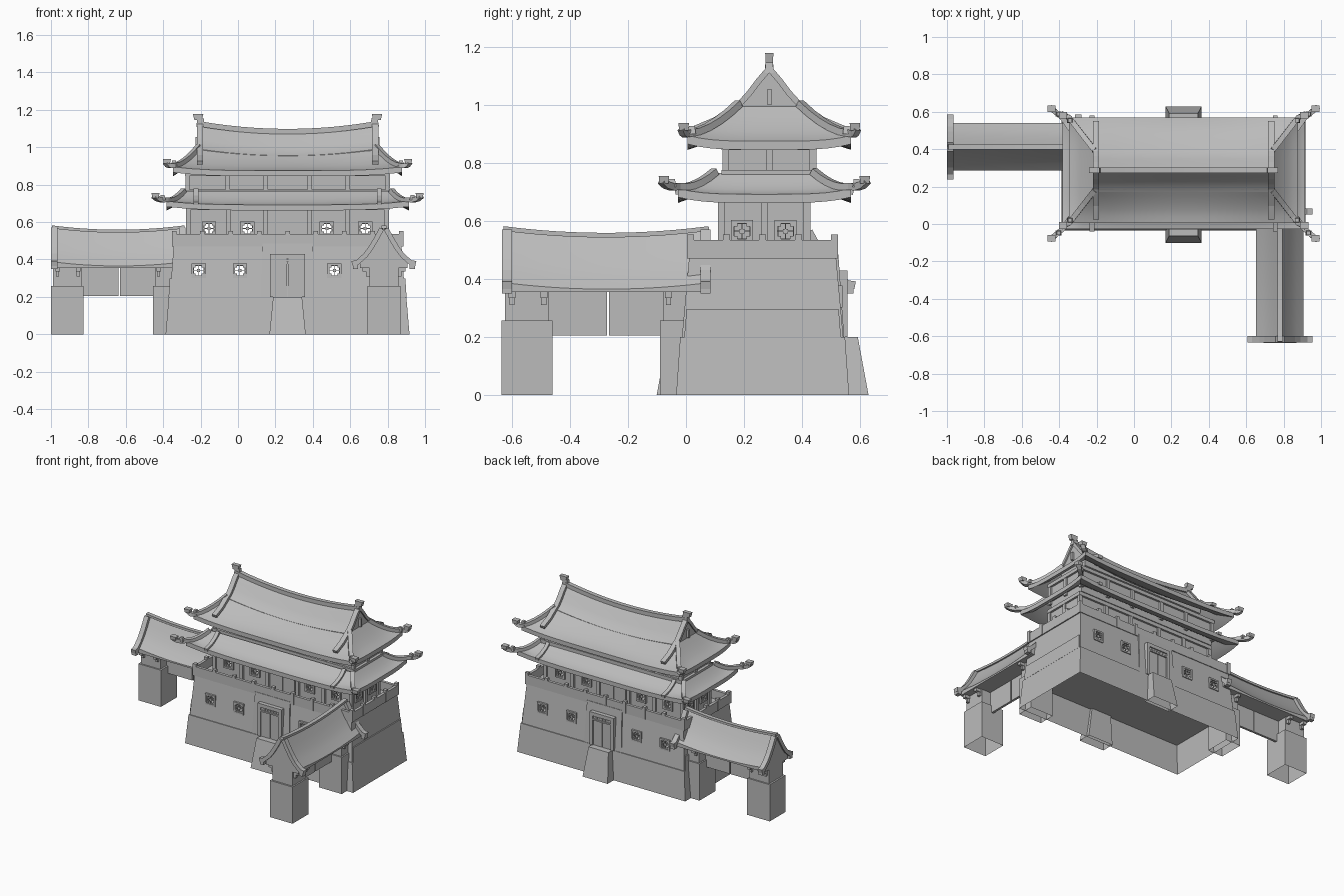
import bpy, bmesh, math
from mathutils import Vector, Matrix

if "Cube" in bpy.data.objects:
    bpy.data.objects.remove(bpy.data.objects["Cube"], do_unlink=True)

stone = bpy.data.materials.new("plain_grey")
stone.use_nodes = True
GREY = (0.5, 0.5, 0.5, 1)
stone.diffuse_color = GREY
stone.node_tree.nodes["Principled BSDF"].inputs["Base Color"].default_value = GREY

ID = Matrix.Identity(4)
CX, CY = 0.265, 0.27


def make(name, verts, faces, M=ID, smooth=False):
    me = bpy.data.meshes.new(name)
    me.from_pydata([M @ Vector(v) for v in verts], [], faces)
    bm = bmesh.new()
    bm.from_mesh(me)
    bmesh.ops.recalc_face_normals(bm, faces=bm.faces)
    bm.to_mesh(me)
    bm.free()
    me.materials.append(stone)
    ob = bpy.data.objects.new(name, me)
    bpy.context.collection.objects.link(ob)
    if smooth:
        bpy.ops.object.select_all(action="DESELECT")
        ob.select_set(True)
        bpy.context.view_layer.objects.active = ob
        bpy.ops.object.shade_smooth_by_angle(angle=math.radians(30))
    return ob


def boxes(name, items, M=ID):
    """Join boxes given as x0, x1, y0, y1, z0, z1."""
    verts, faces = [], []
    for a, b, c, d, e, f in items:
        k = len(verts)
        verts += [(x, y, z) for z in (e, f) for x, y in ((a, c), (b, c), (b, d), (a, d))]
        faces += [[k + i for i in q] for q in
                  ((3, 2, 1, 0), (4, 5, 6, 7), (0, 1, 5, 4), (1, 2, 6, 5), (2, 3, 7, 6), (3, 0, 4, 7))]
    return make(name, verts, faces, M)


def frustum(name, x, y, low, z0, high, z1, bottom=True, shift=0):
    verts = []
    for (hx, hy), z, s in ((low, z0, 0), (high, z1, shift)):
        verts += [(x + i * hx, y + j * hy + s, z) for i, j in ((-1, -1), (1, -1), (1, 1), (-1, 1))]
    faces = [(4, 5, 6, 7)] + [(i, (i + 1) % 4, (i + 1) % 4 + 4, i + 4) for i in range(4)]
    if bottom:
        faces.append((3, 2, 1, 0))
    return make(name, verts, faces)


def loft(name, rings, M=ID, closed=False, smooth=False):
    """Skin equal closed sections; cap the ends unless the loft is closed."""
    n, m = len(rings[0]), len(rings)
    faces = []
    for r in range(m if closed else m - 1):
        s = (r + 1) % m
        faces += [(r * n + i, r * n + (i + 1) % n, s * n + (i + 1) % n, s * n + i) for i in range(n)]
    if not closed:
        faces += [tuple(range(n)), tuple(range((m - 1) * n, m * n))]
    return make(name, [p for ring in rings for p in ring], faces, M, smooth)


def beam(name, path, w, h, M=ID):
    """Rectangular bar along a path, standing on it."""
    pts = [Vector(p) for p in path]
    flat = pts[-1] - pts[0]
    side = Vector((-flat.y, flat.x, 0)).normalized() * w / 2
    rings = []
    for i, p in enumerate(pts):
        t = pts[min(i + 1, len(pts) - 1)] - pts[max(i - 1, 0)]
        up = t.cross(side).normalized() * h
        rings.append([p - side, p + side, p + side + up, p - side + up])
    return loft(name, rings, M)


def saddle(name, x0, x1, profile, bottom, sag, M=ID):
    """Solid gable roof along x whose ridge dips in the middle."""
    half = profile[-1][0]
    section = [(-v, z) for v, z in profile[:0:-1]] + profile + [(half, bottom), (-half, bottom)]
    rings = []
    for i in range(13):
        s = i / 6 - 1
        rings.append([(x0 + (x1 - x0) * i / 12, v, z if z == bottom else z + sag * s * s)
                      for v, z in section])
    return loft(name, rings, M, smooth=True)


def hip_roof(name, c, inner, outer, z0, z1, lift, sag, reach):
    """Four-sided curved eaves with upturned corners, hip ridges and finials."""
    def point(a, b, t, dz=0):
        x = a * (inner[0] + (outer[0] - inner[0]) * t)
        y = b * (inner[1] + (outer[1] - inner[1]) * t)
        z = z1 + (z0 - z1) * (1 - t) ** 1.6
        z += lift * t * t * min(abs(a), abs(b)) ** 4
        z += sag * min(1, abs(x) / inner[0]) ** 2 * (1 - t)
        return (c[0] + x, c[1] + y, z + dz)

    n = 14
    rim = []
    for k in range(4):
        turn = Matrix.Rotation(k * math.pi / 2, 2)
        rim += [turn @ Vector((-1 + 2 * i / n, -1)) for i in range(n)]
    section = [(0, 0), (.2, 0), (.4, 0), (.6, 0), (.8, 0), (1, 0), (1, -.03), (.5, -.03), (0, -.03)]
    loft(name, [[point(p.x, p.y, t, dz) for t, dz in section] for p in rim], closed=True, smooth=True)
    for a in (-1, 1):
        for b in (-1, 1):
            path = [point(a, b, t / 5, -.005) for t in range(6)]
            x, y, z = path[-1]
            path += [(x + a * reach[0] * f, y + b * reach[1] * f, z + g)
                     for f, g in ((.35, -.002), (.7, .005), (1, .022))]
            beam(name + "_hip_ridge", path, .028, .024)
            x, y, z = path[-1]
            frustum(name + "_finial", x - a * .012, y - b * .012, (.016, .016), z, (.022, .018), z + .026)
            frustum(name + "_finial_curl", x - a * .05, y - b * .04, (.016, .014), z - .012, (.01, .01), z + .016)


def cut(target, *extent):
    cutter = boxes("cutter", [extent])
    mod = target.modifiers.new("opening", "BOOLEAN")
    mod.operation, mod.solver, mod.object = "DIFFERENCE", "EXACT", cutter
    bpy.context.view_layer.objects.active = target
    bpy.ops.object.modifier_apply(modifier=mod.name)
    bpy.data.objects.remove(cutter, do_unlink=True)


def window(x, y, z, turned=False):
    s, h, d = .038, .027, .009
    bars = [(-s, s, -d, d, h, s), (-s, s, -d, d, -s, -h), (-s, -h, -d, d, -h, h), (h, s, -d, d, -h, h)]
    bars += [(i * .022 - .006, i * .022 + .006, -.005, .005, j * .022 - .006, j * .022 + .006)
             for i in (-1, 1) for j in (-1, 1)]
    bars += [(-h, h, -.003, .003, -.002, .002), (-.002, .002, -.003, .003, -h, h),
             (-.008, .008, -.004, .004, -.008, .008)]
    M = Matrix.Translation((x, y, z)) @ Matrix.Rotation(math.pi / 2 if turned else 0, 4, "Z")
    boxes("lattice_window", bars, M)


# Fortified base: open skirt, tapered wall, side band
BY = .264
frustum("base_skirt", CX, BY, (.652, .298), 0, (.635, .284), .2, bottom=False)
wall = frustum("base_wall", CX, BY, (.629, .278), .2, (.609, .253), .475)
frustum("base_side_band", CX, BY, (.636, .27), .2, (.63, .262), .297)
H = .025
for off in (-.475, -.255, .25, .475):
    x = CX + off
    cut(wall, x - H, x + H, -.2, .8, .34 - H, .34 + H)
    for s in (-1, 1):
        window(x, BY + s * .266, .34)

# Gate bay, door and steps on front and back
for s in (-1, 1):
    y = BY + s * .273
    frustum("gate_bay", CX, BY + s * .265, (.145, .016), .2, (.135, .016), .485, shift=-s * .02)
    boxes("gate_frame", [(CX + a, CX + b, y - .02, y + .02, e, f) for a, b, e, f in
                         ((-.093, -.07, .2, .425), (.07, .093, .2, .425), (-.093, .093, .405, .43),
                          (-.07, .07, .375, .385))])
    boxes("gate_doors", [(CX + a, CX + b, y - .012, y + .012, .2, .405) for a, b in ((-.07, -.003), (.003, .07))])
    boxes("gate_studs", [(CX + i * .022 - .006, CX + i * .022 + .006, y - .017, y + .017, .388, .4)
                         for i in range(-2, 3)])
    frustum("gate_steps", CX, BY + s * .32, (.097, .045), 0, (.077, .03), .2, bottom=False, shift=-s * .022)

# Parapet with posts
px, py = .607, .248
rails = [(CX - px, CX + px, BY + s * py - .01, BY + s * py + .01, .47, .535) for s in (-1, 1)]
rails += [(CX + s * px - .01, CX + s * px + .01, BY - py, BY + py, .47, .535) for s in (-1, 1)]
posts = [(i * px / 4, s * py) for i in range(-4, 5) for s in (-1, 1)]
posts += [(s * px, j * py / 2) for j in (-1, 0, 1) for s in (-1, 1)]
boxes("parapet", rails)
boxes("parapet_posts", [(CX + x - .012, CX + x + .012, BY + y - .012, BY + y + .012, .47, .553) for x, y in posts])

# Lower storey
hall = boxes("lower_hall", [(CX - .53, CX + .53, CY - .147, CY + .147, .47, .7)])
for off in (-.42, -.215, .21, .415):
    x = CX + off
    cut(hall, x - H, x + H, -.2, .8, .565 - H, .565 + H)
    for s in (-1, 1):
        window(x, CY + s * .15, .565)
for off in (-.077, .073):
    y = CY + off
    cut(hall, -.6, 1.1, y - H, y + H, .565 - H, .565 + H)
    for s in (-1, 1):
        window(CX + s * .533, y, .565, True)
boxes("hall_doors", [(CX + a, CX + b, CY - .152, CY + .152, .475, .6) for a, b in ((-.09, -.003), (.003, .09))])


def columns(name, hx, hy, cy, z0, z1):
    spots = [(i * hx, s * hy) for i in (-1, -.6, -.22, .22, .6, 1) for s in (-1, 1)]
    spots += [(s * hx, 0) for s in (-1, 1)]
    boxes(name, [(CX + x - .012, CX + x + .012, cy + y - .012, cy + y + .012, z0, z1) for x, y in spots])
    boxes(name + "_beam", [(CX - hx - .014, CX + hx + .014, cy - hy - .014, cy + hy + .014, z1 - .025, z1)])


columns("lower_columns", .53, .147, CY, .475, .69)

# Upper storey
UY = .287
boxes("upper_hall", [(CX - .535, CX + .535, UY - .15, UY + .15, .69, .88)])
columns("upper_columns", .535, .15, UY, .72, .87)
boxes("upper_sill", [(CX - .555, CX + .555, UY - .165, UY + .165, .74, .775)])

# Lower eaves with short descending ridges
hip_roof("lower_roof", (CX, CY), (.55, .165), (.648, .298), .765, .692, .02, 0, (.07, .06))
for a in (-1, 1):
    for b in (-1, 1):
        beam("lower_roof_bar", [(CX + a * .49, CY + b * y, z) for y, z in
                                ((.16, .765), (.2, .728), (.25, .703), (.305, .69))], .026, .018)

# Main roof: hipped skirt, gable top, ridge and bargeboards
hip_roof("upper_roof", (CX, UY), (.47, .1), (.612, .282), .965, .875, .02, .035, (.045, .025))
M = Matrix.Translation((CX, UY, 0))
profile = [(0, 1.08), (.03, 1.045), (.06, 1.005), (.09, .972), (.115, .955)]
saddle("gable_roof", -.475, .475, profile, .915, .035, M)
beam("main_ridge", [(x / 6 * .48, 0, 1.07 + .042 * (x / 6) ** 2) for x in range(-6, 7)], .03, .028, M)
for a in (-1, 1):
    frustum("ridge_finial", CX + a * .465, UY, (.024, .015), 1.11, (.016, .012), 1.155)
    frustum("ridge_finial_head", CX + a * .478, UY, (.02, .013), 1.145, (.028, .014), 1.178)
    boxes("gable_pendant", [(a * .48 - .012, a * .48 + .012, -.007, .007, 1.0, 1.055)], M)
    for b in (-1, 1):
        beam("bargeboard", [(a * .468, b * v, z + .03) for v, z in profile + [(.18, .91), (.255, .878)]],
             .034, .02, M)

# Gatehouse wings, built once and placed twice
wing_roof = [(0, .57), (.03, .515), (.06, .465), (.09, .425), (.127, .385)]
barge = wing_roof[:4] + [(.135, .385), (.168, .378)]
for M in (Matrix.Translation((-1, .412, 0)),
          Matrix.Translation((.78, -.635, 0)) @ Matrix.Rotation(math.pi / 2, 4, "Z")):
    saddle("wing_roof", .012, .71, [(v, z - .02) for v, z in wing_roof], .355, .022, M)
    beam("wing_ridge", [(.36 + i / 6 * .355, 0, .543 + .023 * (i / 6) ** 2) for i in range(-6, 7)], .028, .016, M)
    for u in (.018, .702):
        for b in (-1, 1):
            beam("wing_bargeboard", [(u, b * v, z - .012) for v, z in barge], .034, .026, M)
            boxes("wing_barge_curl", [(u - .017, u + .017, b * .152 - .014, b * .152 + .014, .35, .38)], M)
    pillar = boxes("wing_pillar", [(0, .175, -.088, .088, 0, .257), (.545, .66, -.088, .088, 0, .257)], M)
    bm = bmesh.new()
    bm.from_mesh(pillar.data)
    bmesh.ops.delete(bm, geom=[f for f in bm.faces if f.calc_center_median().z < .001], context="FACES")
    bm.to_mesh(pillar.data)
    bm.free()
    boxes("wing_pillar_top", [(.012, .163, -.078, .078, .257, .36), (.555, .66, -.078, .078, .257, .36)], M)
    boxes("wing_brackets", [(u - .012, u + .012, -.115, .115, e, f) for u in (.035, .145, .575)
                            for e, f in ((.335, .357),)] +
          [(u - .009, u + .009, -.095, .095, .31, .335) for u in (.035, .145, .575)], M)
    boxes("wing_gate_leaves", [(.163, .362, -.008, .008, .205, .357), (.37, .555, -.008, .008, .205, .357)], M)
